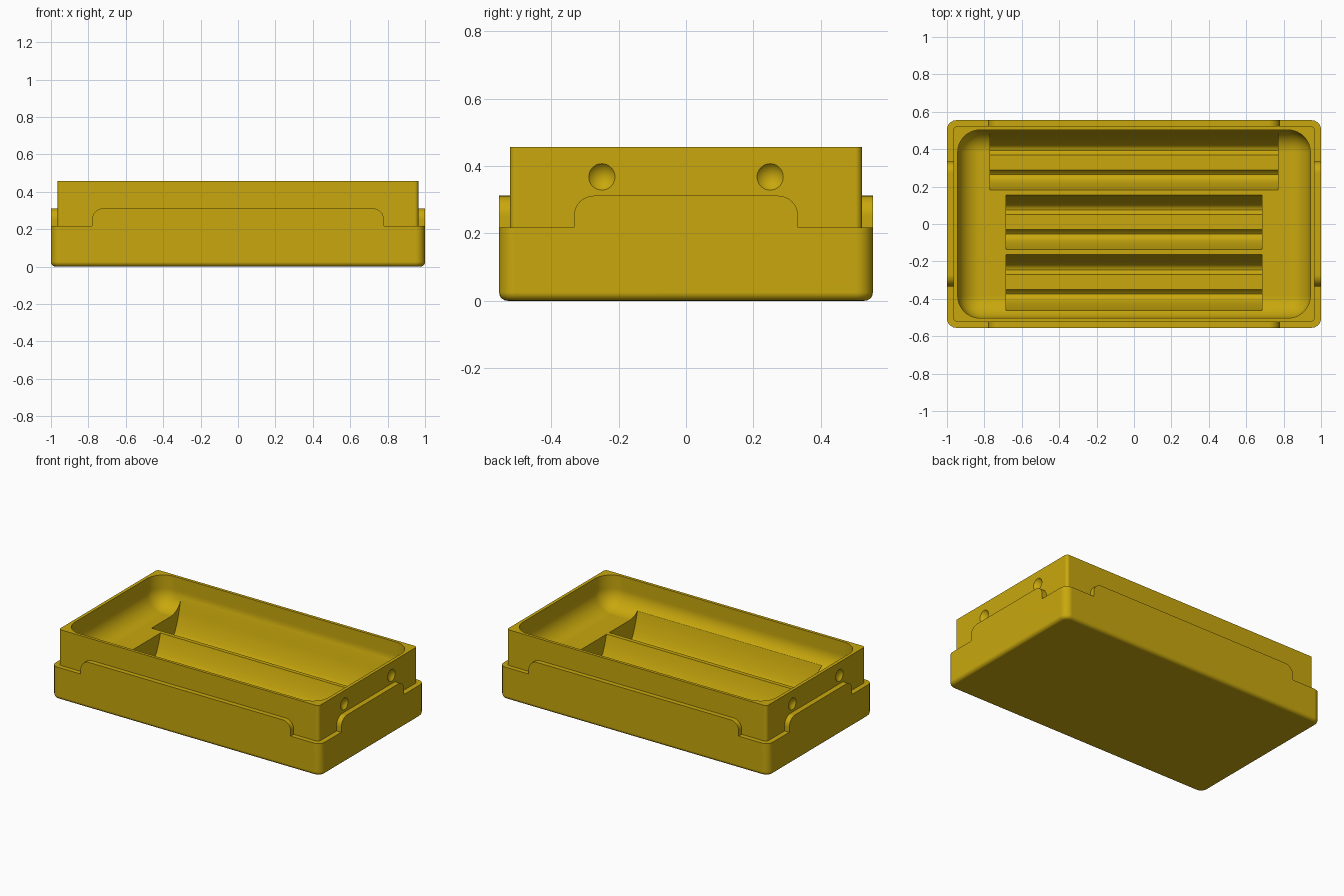
import bpy, bmesh, math
from mathutils import Matrix, Vector

if "Cube" in bpy.data.objects:
    bpy.data.objects.remove(bpy.data.objects["Cube"])

mat = bpy.data.materials.new("mustard_yellow")
mat.diffuse_color = (0.58, 0.39, 0.004, 1)
mat.use_nodes = True
mat.node_tree.nodes["Principled BSDF"].inputs["Base Color"].default_value = mat.diffuse_color


def finish(bm, name):
    bmesh.ops.recalc_face_normals(bm, faces=bm.faces)
    me = bpy.data.meshes.new(name)
    bm.to_mesh(me)
    bm.free()
    me.materials.append(mat)
    ob = bpy.data.objects.new(name, me)
    bpy.context.collection.objects.link(ob)
    return ob


def rounded_box(name, hx, hy, z0, z1, corner, bottom, seg):
    """Box with rounded upright corners and a rounded bottom edge."""
    bm = bmesh.new()
    bmesh.ops.create_cube(bm, size=1, matrix=Matrix.Translation((0, 0, (z0 + z1) / 2))
                          @ Matrix.Diagonal((2 * hx, 2 * hy, z1 - z0, 1)))

    def upright():
        return [e for e in bm.edges if abs(e.verts[0].co.z - e.verts[1].co.z) > 0.01]

    def low():
        return [e for e in bm.edges if all(abs(v.co.z - z0) < 1e-5 for v in e.verts)]

    def bevel(edges, r):
        bmesh.ops.bevel(bm, geom=edges, offset=r, segments=seg, profile=0.5, affect='EDGES')

    if corner == bottom:
        bevel(upright() + low(), corner)
    else:
        bevel(upright(), corner)
        if bottom:
            bevel(low(), bottom)
    return finish(bm, name)


def extrude(name, pts, vec):
    """Solid made by sweeping a closed outline along a vector."""
    bm = bmesh.new()
    f = bm.faces.new([bm.verts.new(p) for p in pts])
    r = bmesh.ops.extrude_face_region(bm, geom=[f])
    bmesh.ops.translate(bm, vec=vec, verts=[v for v in r["geom"] if isinstance(v, bmesh.types.BMVert)])
    return finish(bm, name)


def combine(target, tool, op):
    m = target.modifiers.new(op, 'BOOLEAN')
    m.operation, m.solver, m.object = op, 'EXACT', tool
    bpy.context.view_layer.objects.active = target
    bpy.ops.object.modifier_apply(modifier=m.name)
    bpy.data.objects.remove(tool, do_unlink=True)


# Outer base and the taller inner body
tray = rounded_box("tray", 1.0, 0.555, 0.0, 0.218, 0.05, 0.025, 5)
combine(tray, rounded_box("inner_body", 0.965, 0.523, 0.05, 0.457, 0.02, 0, 4), 'UNION')

# Bowl-shaped cavity
combine(tray, rounded_box("cavity", 0.943, 0.503, 0.247, 0.6, 0.12, 0.12, 10), 'DIFFERENCE')

# Three cradles: steep curved flanks, rounded grooves and a flat raised strip
half = [(0.168, 0.34), (0.146, 0.247), (0.134, 0.205), (0.119, 0.165), (0.104, 0.13), (0.09, 0.108),
        (0.077, 0.098), (0.064, 0.096), (0.053, 0.103), (0.04, 0.12)]
profile = half + [(-y, z) for y, z in reversed(half)]
for cy, hx in ((0.329, 0.77), (0.01, 0.685), (-0.31, 0.685)):
    combine(tray, extrude("cradle", [(-hx, cy + y, z) for y, z in profile], (2 * hx, 0, 0)), 'DIFFERENCE')

# Shallow round dimples in both ends
for sx in (-1, 1):
    for y in (-0.25, 0.25):
        bm = bmesh.new()
        bmesh.ops.create_uvsphere(bm, u_segments=32, v_segments=24, radius=0.05,
                                  matrix=Matrix.Translation((sx * 0.996, y, 0.368)))
        combine(tray, finish(bm, "dimple"), 'DIFFERENCE')


# Raised tongues with rounded shoulders on all four sides
def tongue_outline(w, z0=0.217, z1=0.312, r=0.06):
    arc = [(w - r + r * math.cos(a), z1 - r + r * math.sin(a))
           for a in [math.radians(90 * i / 8) for i in range(9)]]
    right = [(w, z0)] + arc
    return right + [(-u, z) for u, z in reversed(right)]


tongues = []
for s, side in ((-1, "front"), (1, "back")):
    pts = [(u, s * 0.555, z) for u, z in tongue_outline(0.78)]
    tongues.append(extrude(side + "_tongue", pts, (0, -s * 0.036, 0)))
for s, side in ((-1, "left"), (1, "right")):
    pts = [(s * 1.0, u, z) for u, z in tongue_outline(0.333)]
    tongues.append(extrude(side + "_tongue", pts, (-s * 0.039, 0, 0)))

# Smooth the rounded surfaces, keep the hard edges and flat sides
for ob in [tray] + tongues:
    bpy.ops.object.select_all(action='DESELECT')
    ob.select_set(True)
    bpy.context.view_layer.objects.active = ob
    bpy.ops.object.shade_smooth_by_angle(angle=math.radians(30))
    wn = ob.modifiers.new("flat_sides", 'WEIGHTED_NORMAL')
    wn.keep_sharp = True
